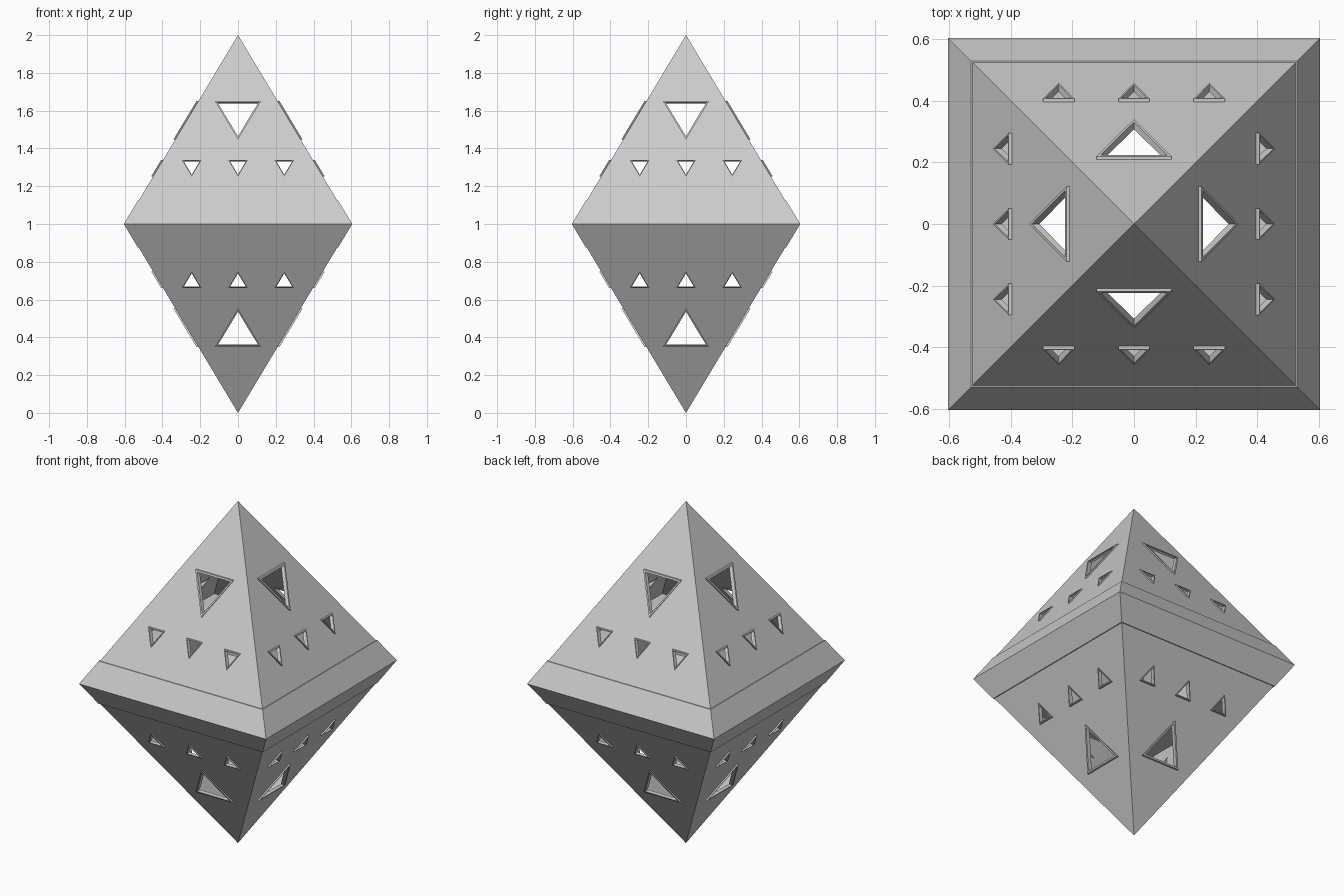
import bpy, bmesh
from math import pi
from mathutils import Matrix, Vector

if "Cube" in bpy.data.objects:
    bpy.data.objects.remove(bpy.data.objects["Cube"])

HALF = 0.60     # half-width of the body at its waist
WALL = 0.01
MID = Vector((0, 0, 1))

# window outlines: centre x, half-width, top z, tip z
WINDOWS = [(0, 0.122, 1.65, 1.448)] + [(x, 0.051, 1.338, 1.252) for x in (-0.245, 0, 0.245)]


def on_face(x, z, out=0.0):
    """Point on the upper front face, pushed outwards along -y."""
    return Vector((x, -(2 - z) * HALF - out, z))


def triangle(win, scale=1.0):
    cx, hw, top, tip = win
    pts = [(cx - hw, top), (cx + hw, top), (cx, tip)]
    mz = (2 * top + tip) / 3
    return [(cx + (x - cx) * scale, mz + (z - mz) * scale) for x, z in pts]


def eight_copies(bm):
    """Repeat the upper front face around z and mirror it below the waist."""
    src = bm.faces[:]
    for k in range(8):
        if k == 0:
            continue
        geo = bmesh.ops.duplicate(bm, geom=src)["geom"]
        verts = [g for g in geo if isinstance(g, bmesh.types.BMVert)]
        m = Matrix.Rotation(pi / 2 * (k % 4), 4, 'Z')
        if k >= 4:
            m = Matrix.Translation((0, 0, 2)) @ Matrix.Diagonal((1, 1, -1, 1)) @ m
        bmesh.ops.transform(bm, matrix=m, verts=verts)


def finish(name, bm):
    me = bpy.data.meshes.new(name)
    bm.to_mesh(me)
    bm.free()
    ob = bpy.data.objects.new(name, me)
    bpy.context.collection.objects.link(ob)
    return ob


# hollow double-pyramid shell with triangular openings
bm = bmesh.new()
edges = []
for loop in [[(-HALF, 1), (HALF, 1), (0, 2)]] + [triangle(w, 0.9) for w in WINDOWS]:
    vs = [bm.verts.new(on_face(x, z)) for x, z in loop]
    edges += [bm.edges.new((vs[i], vs[(i + 1) % 3])) for i in range(3)]
bmesh.ops.triangle_fill(bm, edges=edges, use_beauty=True, normal=Vector((0, -1, HALF)).normalized())
eight_copies(bm)
bmesh.ops.remove_doubles(bm, verts=bm.verts, dist=1e-5)
bm.normal_update()
for f in bm.faces:
    if f.normal.dot(f.calc_center_median() - MID) < 0:
        f.normal_flip()
shell = finish("shell", bm)
mod = shell.modifiers.new("wall", 'SOLIDIFY')
mod.thickness = WALL
mod.offset = -1
mod.use_even_offset = True

# thin raised frames around every opening
bm = bmesh.new()
for w in WINDOWS:
    scale = 0.88 if w[1] > 0.1 else 0.84
    rings = [[bm.verts.new(on_face(x, z, out)) for x, z in triangle(w, s)]
             for s, out in ((1, 0.01), (scale, 0.01), (scale, -0.013), (1, -0.013))]
    for a in range(4):
        r, q = rings[a], rings[(a + 1) % 4]
        for i in range(3):
            j = (i + 1) % 3
            bm.faces.new((r[i], r[j], q[j], q[i]))
eight_copies(bm)
bmesh.ops.recalc_face_normals(bm, faces=bm.faces)
finish("window_frames", bm)

# waist belt: a square ring whose flat sides form the inner ledge
bm = bmesh.new()
profile = [(0.53, 1.125), (0.605, 1.0), (0.53, 0.875), (0.37, 0.875), (0.37, 1.125)]
rings = [[bm.verts.new((sx * r, sy * r, z)) for sx, sy in ((1, 1), (-1, 1), (-1, -1), (1, -1))]
         for r, z in profile]
for a in range(len(rings)):
    r, q = rings[a], rings[(a + 1) % len(rings)]
    for i in range(4):
        j = (i + 1) % 4
        bm.faces.new((r[i], r[j], q[j], q[i]))
bmesh.ops.recalc_face_normals(bm, faces=bm.faces)
finish("waist_belt", bm)
